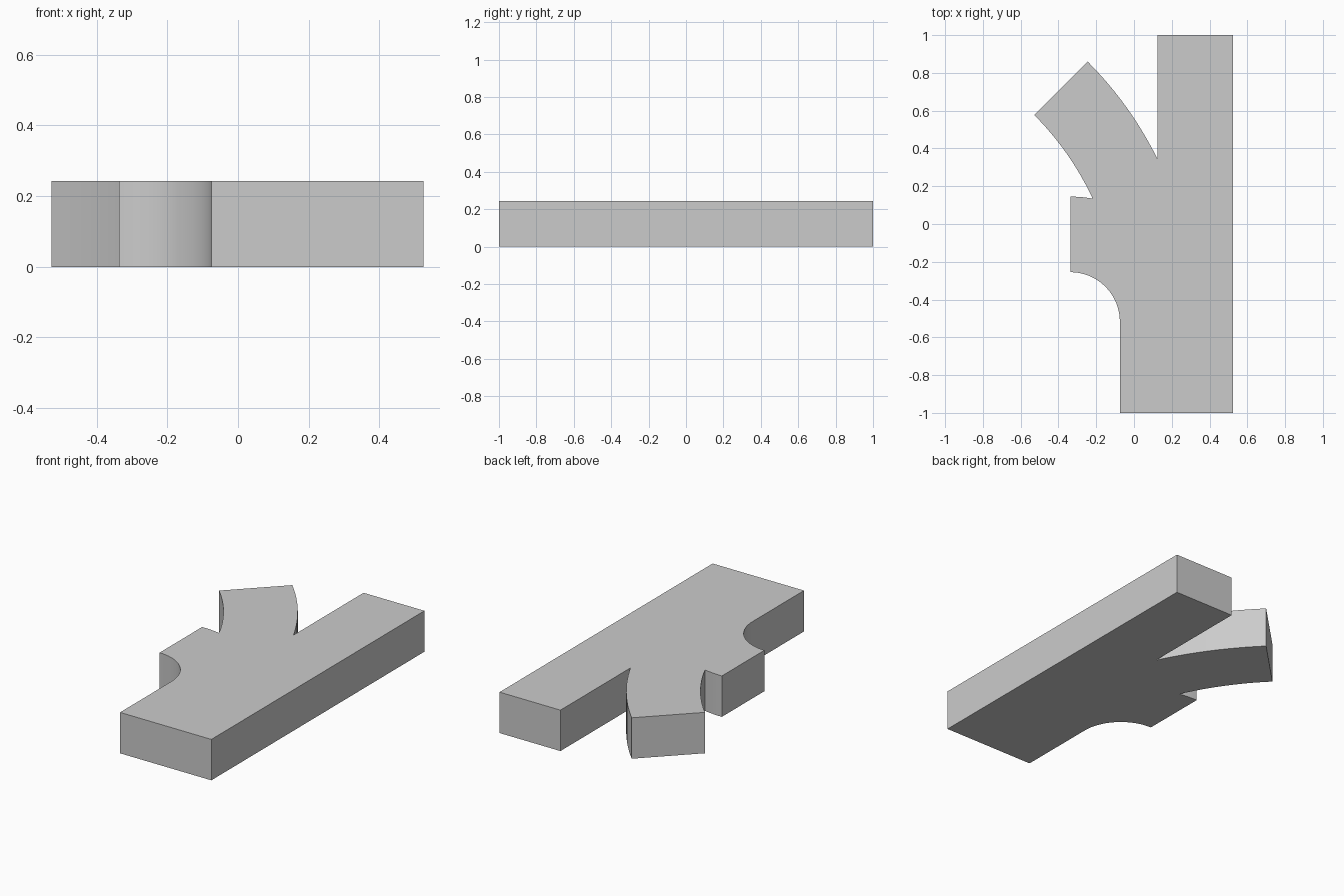
import bpy, bmesh, math

if "Cube" in bpy.data.objects:
    bpy.data.objects.remove(bpy.data.objects["Cube"])

HEIGHT = 0.243
CY = -0.517                      # all bends start from this line
BRANCH_X, BRANCH_IN, BRANCH_OUT = -1.622, 1.547, 1.947
STUB_X, STUB_IN, STUB_OUT = -0.337, 0.262, 0.662
LEFT, SLOT, RIGHT = -0.075, 0.125, 0.525


def arc(cx, r, a0, a1, n):
    return [(cx + r * math.cos(a0 + (a1 - a0) * i / n),
             CY + r * math.sin(a0 + (a1 - a0) * i / n)) for i in range(n + 1)]


# Where the bends meet
a_slot = math.acos((SLOT - BRANCH_X) / BRANCH_OUT)
d = STUB_X - BRANCH_X
x = (BRANCH_IN**2 - STUB_OUT**2 - d * d) / (2 * d)
y = math.sqrt(STUB_OUT**2 - x * x)
a_branch, a_stub = math.atan2(y, x + d), math.atan2(y, x)

# Straight bar, then curved branch, then short quarter-turn stub
outline = [(LEFT, -1), (RIGHT, -1), (RIGHT, 1), (SLOT, 1)]
outline += arc(BRANCH_X, BRANCH_OUT, a_slot, math.pi / 4, 12)
outline += arc(BRANCH_X, BRANCH_IN, math.pi / 4, a_branch, 12)
outline += arc(STUB_X, STUB_OUT, a_stub, math.pi / 2, 4)[1:]
outline += arc(STUB_X, STUB_IN, math.pi / 2, 0, 24)

# Extrude the outline into a slab
bm = bmesh.new()
base = bm.faces.new([bm.verts.new((px, py, 0)) for px, py in outline])
top = bmesh.ops.extrude_face_region(bm, geom=[base], use_keep_orig=True)["geom"]
bmesh.ops.translate(bm, vec=(0, 0, HEIGHT),
                    verts=[g for g in top if isinstance(g, bmesh.types.BMVert)])
bmesh.ops.recalc_face_normals(bm, faces=bm.faces[:])
mesh = bpy.data.meshes.new("branching_track_slab")
bm.to_mesh(mesh)
bm.free()
slab = bpy.data.objects.new("branching_track_slab", mesh)
bpy.context.collection.objects.link(slab)

# Smooth the bends, keep the edges sharp
bpy.context.view_layer.objects.active = slab
slab.select_set(True)
bpy.ops.object.shade_smooth_by_angle(angle=math.radians(30))
